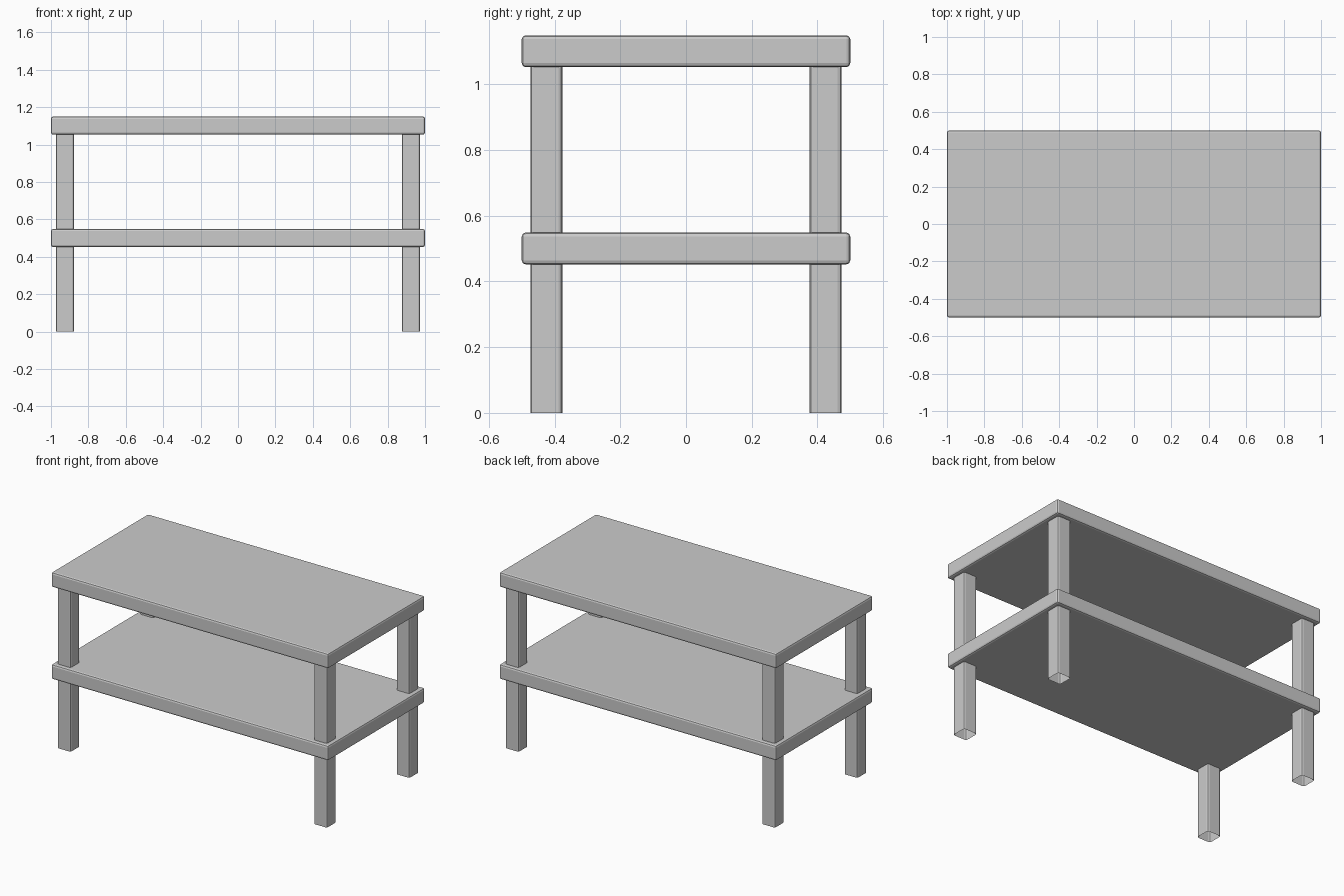
import bpy, bmesh

if "Cube" in bpy.data.objects:
    bpy.data.objects.remove(bpy.data.objects["Cube"])

THICK = 0.097
BEVEL = 0.012


def make_box(name, lo, hi, open_ends=False):
    """Box between two corners; open_ends rounds upright edges only and removes the caps."""
    bm = bmesh.new()
    bmesh.ops.create_cube(bm, size=1)
    for v in bm.verts:
        v.co = [(lo[i] + hi[i]) / 2 + v.co[i] * (hi[i] - lo[i]) for i in range(3)]
    edges = [e for e in bm.edges
             if not open_ends or abs(e.verts[0].co.z - e.verts[1].co.z) > 0.01]
    bmesh.ops.bevel(bm, geom=edges, offset=BEVEL, segments=2, profile=0.5, affect='EDGES')
    if open_ends:
        bm.normal_update()
        caps = [f for f in bm.faces if abs(f.normal.z) > 0.9]
        bmesh.ops.delete(bm, geom=caps, context='FACES')
    mesh = bpy.data.meshes.new(name)
    bm.to_mesh(mesh)
    bm.free()
    obj = bpy.data.objects.new(name, mesh)
    bpy.context.collection.objects.link(obj)
    return obj


# Table top and lower shelf
for name, z in (("table_top", 1.0525), ("lower_shelf", 0.452)):
    make_box(name, (-1, -0.5, z), (1, 0.5, z + THICK))

# Four hollow legs, set slightly in from the corners
LEG_X, LEG_Y, HALF = 0.925, 0.425, THICK / 2
for side, sx in (("left", -1), ("right", 1)):
    for end, sy in (("front", -1), ("back", 1)):
        x, y = sx * LEG_X, sy * LEG_Y
        make_box(f"{end}_{side}_leg", (x - HALF, y - HALF, 0),
                 (x + HALF, y + HALF, 1.06), open_ends=True)
